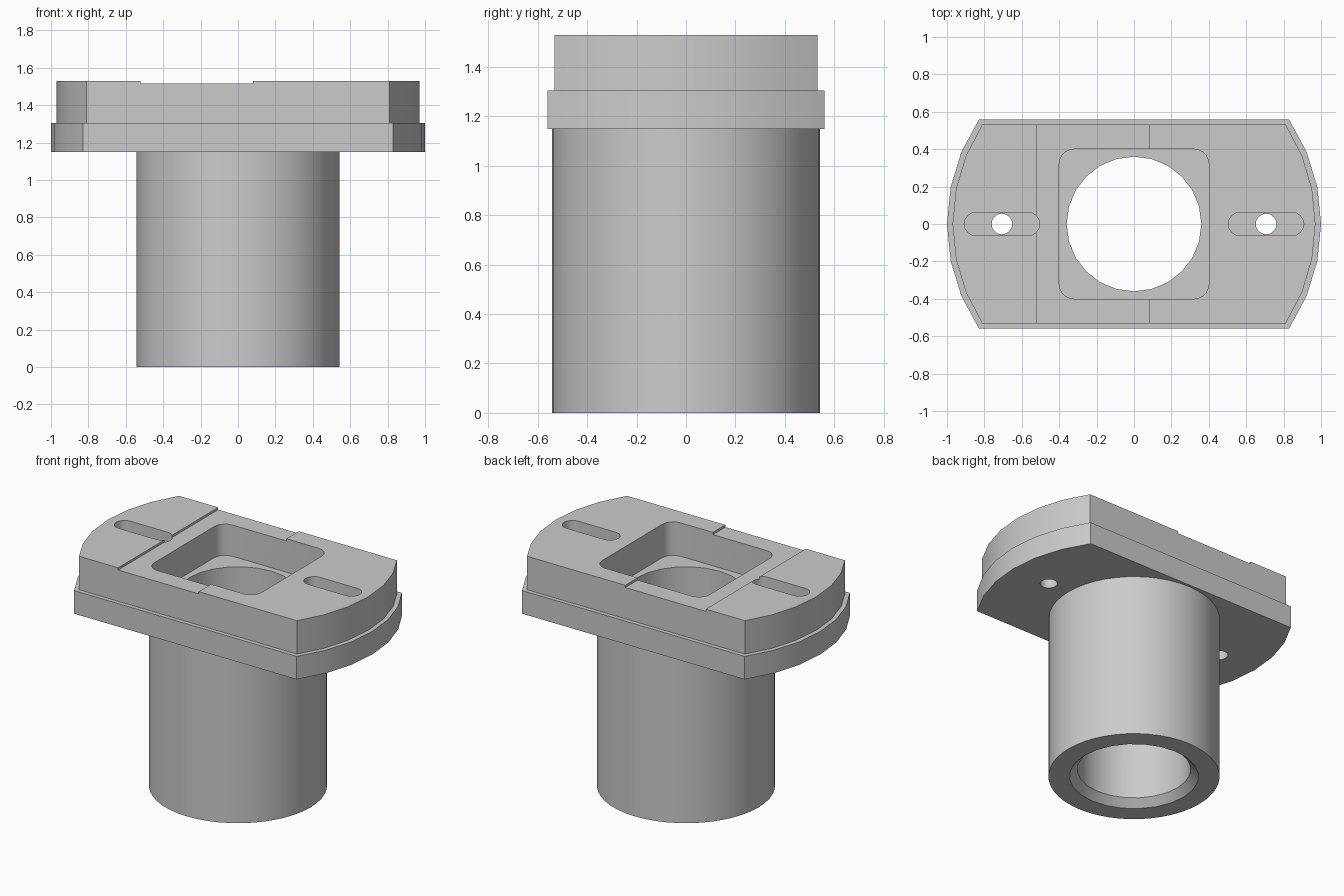
import bpy, bmesh
from math import radians, sin, cos, asin, degrees

if "Cube" in bpy.data.objects:
    bpy.data.objects.remove(bpy.data.objects["Cube"])


def arc(cx, cy, r, a0, a1, n):
    """Points along an arc, both ends included."""
    return [(cx + r * cos(radians(a0 + (a1 - a0) * i / n)),
             cy + r * sin(radians(a0 + (a1 - a0) * i / n))) for i in range(n + 1)]


def circle(r, n, cx=0.0):
    return arc(cx, 0, r, 0, 360, n)[:-1]


def clipped_disc(r, hy):
    """Disc outline cut flat at y = +-hy."""
    a = degrees(asin(hy / r))
    return arc(0, 0, r, -a, a, 6) + arc(0, 0, r, 180 - a, 180 + a, 6)


def loft(name, rings):
    """Closed solid through (z, outline) rings with equal point counts."""
    bm = bmesh.new()
    loops = [[bm.verts.new((x, y, z)) for x, y in pts] for z, pts in rings]
    for lo, hi in zip(loops, loops[1:]):
        n = len(lo)
        for i in range(n):
            j = (i + 1) % n
            bm.faces.new((lo[i], lo[j], hi[j], hi[i]))
    bm.faces.new(loops[0][::-1])
    bm.faces.new(loops[-1])
    bmesh.ops.recalc_face_normals(bm, faces=bm.faces)
    me = bpy.data.meshes.new(name)
    bm.to_mesh(me)
    bm.free()
    ob = bpy.data.objects.new(name, me)
    bpy.context.collection.objects.link(ob)
    return ob


def prism(name, pts, z0, z1):
    return loft(name, [(z0, pts), (z1, pts)])


def combine(body, tool, operation):
    """Apply a boolean and remove the helper."""
    tool.hide_render = True
    mod = body.modifiers.new(tool.name, 'BOOLEAN')
    mod.operation = operation
    mod.solver = 'EXACT'
    mod.object = tool
    bpy.context.view_layer.objects.active = body
    bpy.ops.object.modifier_apply(modifier=mod.name)
    bpy.data.objects.remove(tool)


FLANGE_Z, PLATE_Z, TOP_Z = 1.15, 1.305, 1.53

# Lower flange, joined with the tube and the smaller upper plate
body = prism("flanged_tube", clipped_disc(1.0, 0.56), FLANGE_Z, PLATE_Z)
combine(body, prism("tube", circle(0.543, 48), 0, 1.22), 'UNION')
combine(body, prism("upper_plate", clipped_disc(0.97, 0.532), 1.25, TOP_Z), 'UNION')

# Bore with a chamfered lower mouth
combine(body, loft("bore", [(-0.05, circle(0.46, 24)), (0.05, circle(0.36, 24)),
                            (1.7, circle(0.36, 24))]), 'DIFFERENCE')

# Shallow channel across the top
channel = [(-0.52, -0.7), (0.08, -0.7), (0.08, 0.7), (-0.52, 0.7)]
combine(body, prism("channel", channel, 1.515, 1.7), 'DIFFERENCE')

# Rounded square pocket
pocket = []
for k, (sx, sy) in enumerate([(1, 1), (-1, 1), (-1, -1), (1, -1)]):
    pocket += arc(0.32 * sx, 0.32 * sy, 0.08, 90 * k, 90 * k + 90, 5)
combine(body, prism("pocket", pocket, PLATE_Z, 1.7), 'DIFFERENCE')

# Screw slots with through holes
for s in (-1, 1):
    c = 0.706 * s
    slot = arc(c + 0.14, 0, 0.062, -90, 90, 8) + arc(c - 0.14, 0, 0.062, 90, 270, 8)
    combine(body, prism("slot", slot, PLATE_Z, 1.7), 'DIFFERENCE')
    combine(body, prism("screw_hole", circle(0.055, 20, c), 1.0, 1.7), 'DIFFERENCE')

# Smooth curved walls, crisp edges
bpy.ops.object.select_all(action='DESELECT')
body.select_set(True)
bpy.context.view_layer.objects.active = body
bpy.ops.object.shade_smooth_by_angle(angle=radians(28))
